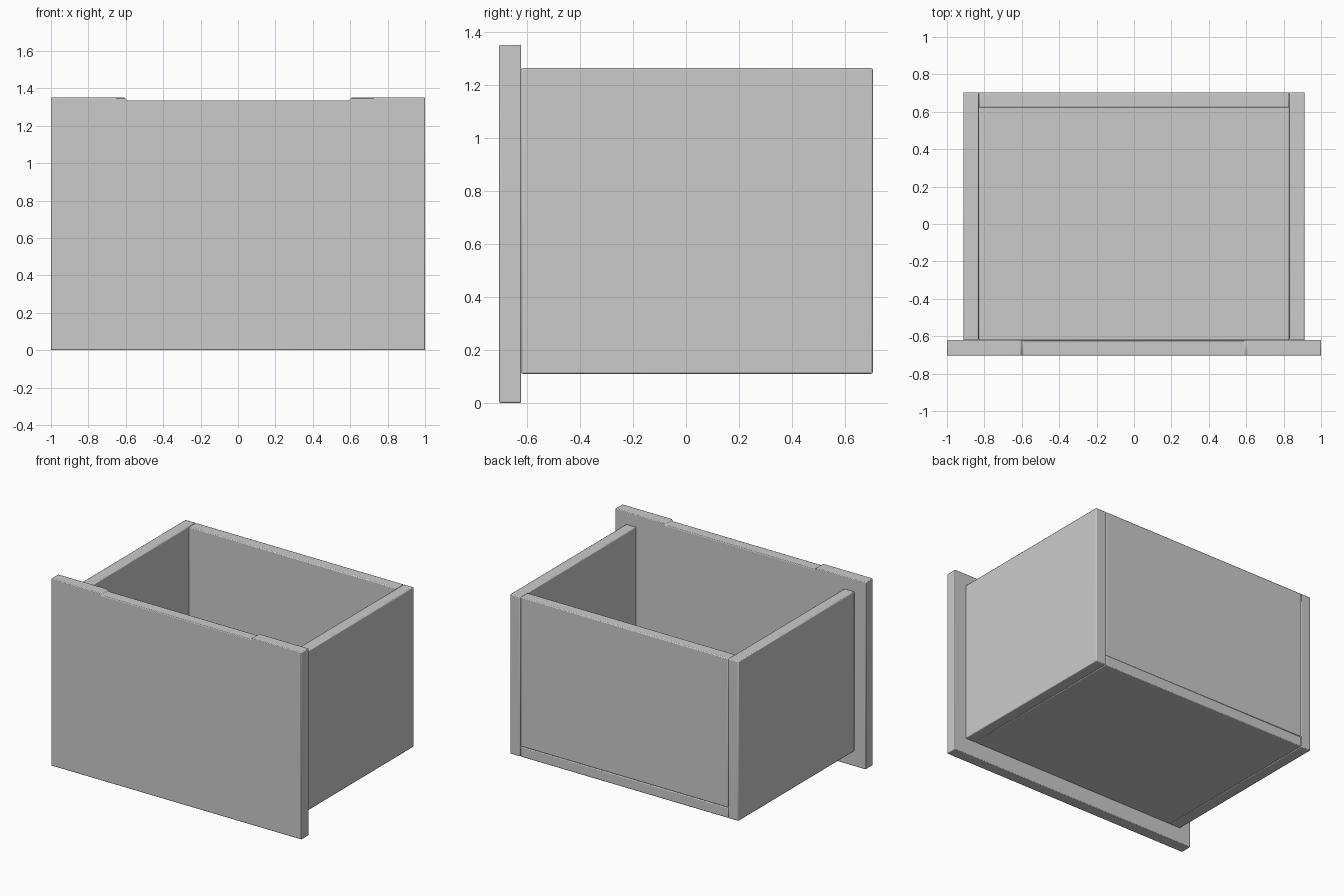
import bpy, bmesh

if "Cube" in bpy.data.objects:
    bpy.data.objects.remove(bpy.data.objects["Cube"])


def finish(ob, width):
    # Soft rounded edges, smooth shaded
    m = ob.modifiers.new("soft_edges", "BEVEL")
    m.width, m.segments = width, 2
    m.limit_method, m.angle_limit = "ANGLE", 0.5
    bpy.ops.object.select_all(action="DESELECT")
    ob.select_set(True)
    bpy.context.view_layer.objects.active = ob
    bpy.ops.object.shade_smooth_by_angle(angle=0.6)


def panel(name, profile, y0, y1, bevel=0.006):
    # Extrude an x/z outline from y0 to y1
    bm = bmesh.new()
    face = bm.faces.new([bm.verts.new((x, y0, z)) for x, z in profile])
    ext = bmesh.ops.extrude_face_region(bm, geom=[face])
    moved = [v for v in ext["geom"] if isinstance(v, bmesh.types.BMVert)]
    bmesh.ops.translate(bm, verts=moved, vec=(0, y1 - y0, 0))
    bmesh.ops.recalc_face_normals(bm, faces=bm.faces)
    me = bpy.data.meshes.new(name)
    bm.to_mesh(me)
    bm.free()
    ob = bpy.data.objects.new(name, me)
    bpy.context.collection.objects.link(ob)
    finish(ob, bevel)
    return ob


def rect(x0, x1, z0, z1):
    return [(x0, z0), (x1, z0), (x1, z1), (x0, z1)]


# Drawer front with a shallow finger recess along the top edge
panel("drawer_front",
      [(-1, 0), (1, 0), (1, 1.35), (0.605, 1.35), (0.595, 1.336),
       (-0.595, 1.336), (-0.605, 1.35), (-1, 1.35)],
      -0.704, -0.621, 0.005)

# Side boards
for name, x0, x1 in (("left_side", -0.912, -0.83), ("right_side", 0.83, 0.912)):
    panel(name, rect(x0, x1, 0.11, 1.262), -0.621, 0.704)

# Bottom board, with the back board standing on it
panel("drawer_bottom", rect(-0.83, 0.83, 0.11, 0.185), -0.621, 0.704)
panel("drawer_back", rect(-0.83, 0.83, 0.185, 1.262), 0.623, 0.704)
